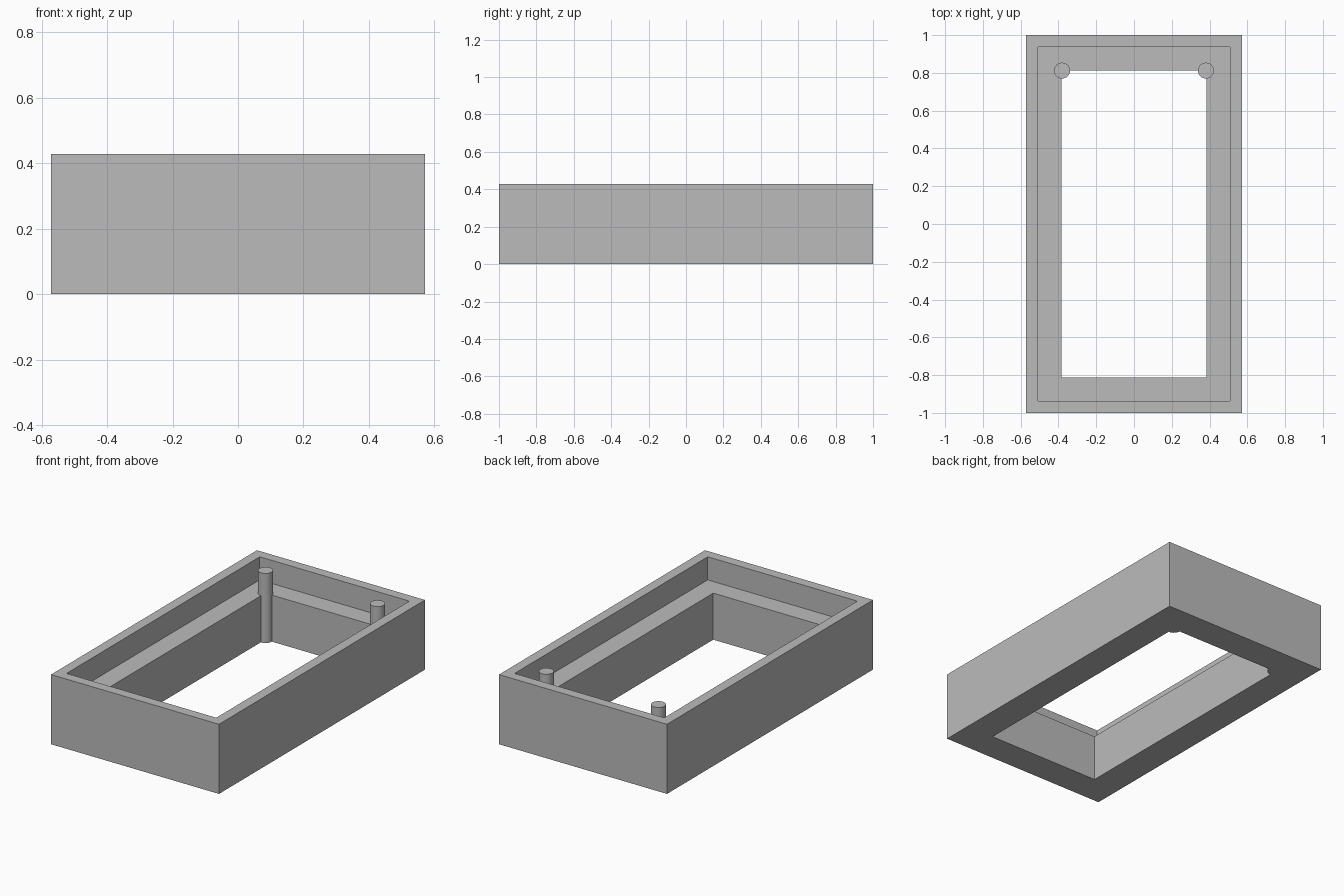
import bpy
import bmesh

cube = bpy.data.objects.get("Cube")
if cube:
    bpy.data.objects.remove(cube, do_unlink=True)

HEIGHT = 0.428
LEDGE = 0.286

grey = bpy.data.materials.new("plain grey")
grey.use_nodes = True
colour = (0.5, 0.5, 0.5, 1)
grey.diffuse_color = colour
grey.node_tree.nodes["Principled BSDF"].inputs["Base Color"].default_value = colour


def add_object(name, bm):
    bmesh.ops.recalc_face_normals(bm, faces=bm.faces)
    mesh = bpy.data.meshes.new(name)
    bm.to_mesh(mesh)
    bm.free()
    mesh.materials.append(grey)
    obj = bpy.data.objects.new(name, mesh)
    bpy.context.collection.objects.link(obj)
    return obj


# Stepped frame: the wall section swept round a rectangle (half width, half length, height)
section = [
    (0.571, 1.0, 0), (0.571, 1.0, HEIGHT),
    (0.509, 0.938, HEIGHT), (0.509, 0.938, LEDGE),
    (0.384, 0.813, LEDGE), (0.384, 0.813, 0),
]
corners = [(-1, -1), (1, -1), (1, 1), (-1, 1)]
bm = bmesh.new()
rings = [[bm.verts.new((sx * w, sy * l, z)) for sx, sy in corners]
         for w, l, z in section]
for i, ring in enumerate(rings):
    following = rings[(i + 1) % len(rings)]
    for j in range(4):
        k = (j + 1) % 4
        bm.faces.new((ring[j], ring[k], following[k], following[j]))
add_object("stepped_frame", bm)

# Round posts at the two back corners of the opening
for side, sign in (("left", 1), ("right", -1)):
    bm = bmesh.new()
    bmesh.ops.create_cone(bm, cap_ends=True, segments=48, radius1=0.042,
                          radius2=0.042, depth=HEIGHT)
    bmesh.ops.translate(bm, verts=bm.verts,
                        vec=(sign * 0.381, 0.812, HEIGHT / 2))
    post = add_object(side + "_post", bm)
    bpy.ops.object.select_all(action="DESELECT")
    post.select_set(True)
    bpy.context.view_layer.objects.active = post
    bpy.ops.object.shade_smooth_by_angle()
